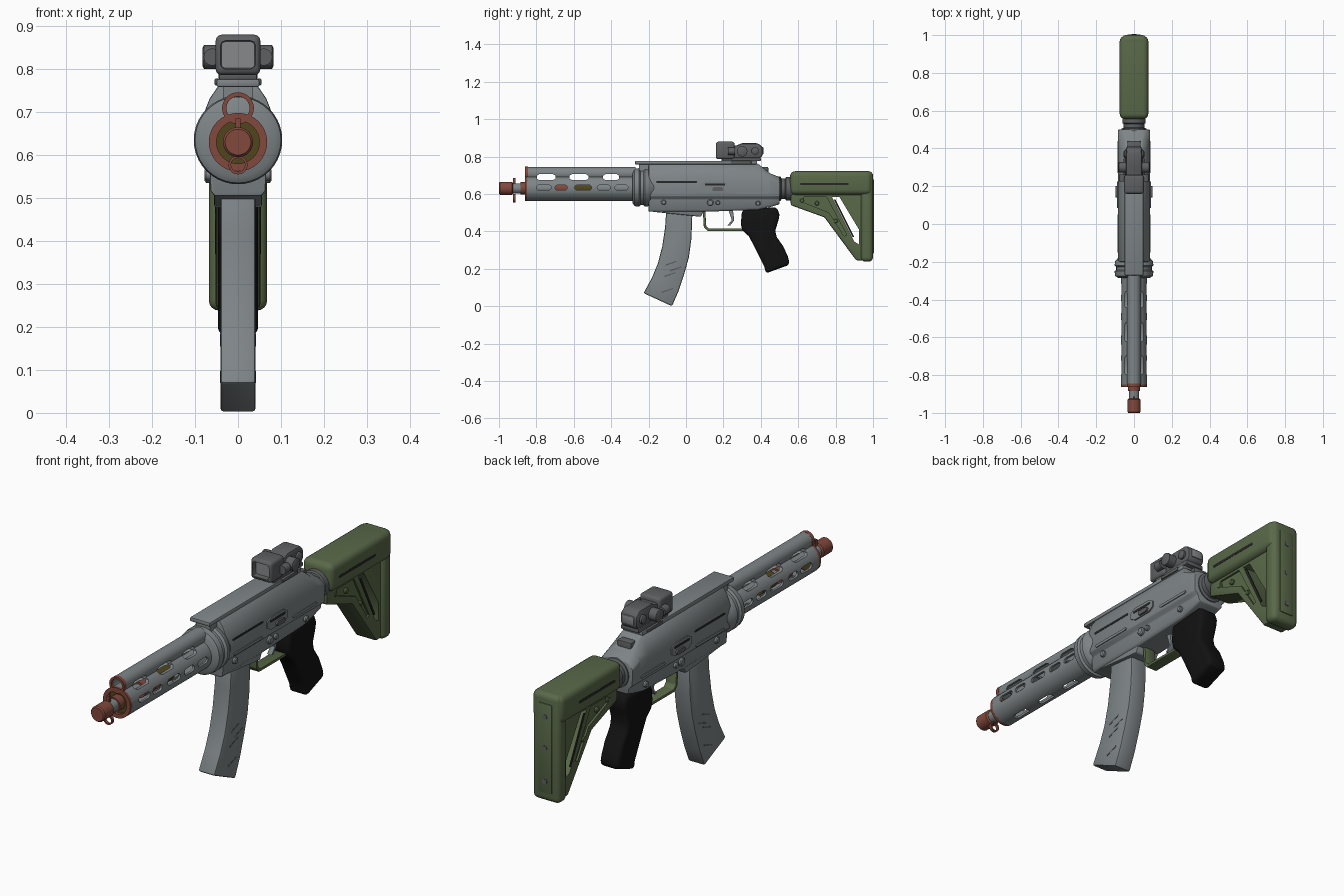
import bpy, bmesh, math
from mathutils import Matrix, Vector

if "Cube" in bpy.data.objects:
    bpy.data.objects.remove(bpy.data.objects["Cube"])

def mat(name, r, g, b):
    m = bpy.data.materials.new(name)
    m.diffuse_color = (r, g, b, 1)
    m.use_nodes = True
    m.node_tree.nodes["Principled BSDF"].inputs["Base Color"].default_value = m.diffuse_color
    return m

GREY = mat("steel grey", .21, .235, .245)
DARK = mat("dark grey", .11, .115, .12)
GREEN = mat("army green", .10, .14, .065)
RUST = mat("rust red", .22, .065, .045)
OLIVE = mat("dark olive", .08, .06, .012)
BLACK = mat("black", .006, .006, .006)
LENS = mat("lens grey", .24, .25, .26)
SHADOW = mat("slot black", .02, .02, .02)

def finish(name, bm, m, bevel=0, seg=2, cutters=()):
    bmesh.ops.recalc_face_normals(bm, faces=bm.faces)
    me = bpy.data.meshes.new(name)
    bm.to_mesh(me)
    bm.free()
    ob = bpy.data.objects.new(name, me)
    bpy.context.collection.objects.link(ob)
    if bevel:
        b = ob.modifiers.new("bevel", 'BEVEL')
        b.width, b.segments, b.limit_method, b.angle_limit = bevel, seg, 'ANGLE', math.radians(35)
    for c in cutters:
        d = ob.modifiers.new("cut", 'BOOLEAN')
        d.object, d.operation, d.solver = c, 'DIFFERENCE', 'EXACT'
    if ob.modifiers:
        bpy.context.view_layer.update()
        dg = bpy.context.evaluated_depsgraph_get()
        new = bpy.data.meshes.new_from_object(ob.evaluated_get(dg))
        ob.modifiers.clear()
        ob.data = new
    ob.data.materials.clear()
    ob.data.materials.append(m)
    ob.data.shade_smooth()
    ob.data.set_sharp_from_angle(angle=math.radians(35))
    return ob

def prism(name, pts, x0, x1, m, bevel=0, seg=2, cutters=()):
    """side profile (y, z) extruded across x"""
    bm = bmesh.new()
    f = bm.faces.new([bm.verts.new((x0, y, z)) for y, z in pts])
    g = bmesh.ops.extrude_face_region(bm, geom=[f])
    bmesh.ops.translate(bm, vec=(x1 - x0, 0, 0), verts=[v for v in g['geom'] if isinstance(v, bmesh.types.BMVert)])
    return finish(name, bm, m, bevel, seg, cutters)

def box(name, x, y, z, m, bevel=0, seg=2, cutters=()):
    return prism(name, [(y[0], z[0]), (y[1], z[0]), (y[1], z[1]), (y[0], z[1])], x[0], x[1], m, bevel, seg, cutters)

def capsule(y0, y1, z0, z1, n=6):
    r, c = (z1 - z0) / 2, (z0 + z1) / 2
    arc = [(math.sin(math.pi * i / n) * r, math.cos(math.pi * i / n) * r) for i in range(n + 1)]
    return [(y1 - r + a, c + b) for a, b in arc] + [(y0 + r - a, c - b) for a, b in arc]

def lathe(name, prof, zc, m, n=32, cutters=(), closed=False, xc=0, yc=0, axis='Y'):
    """(position, radius) profile turned about y (or x); closed makes a tube wall"""
    bm = bmesh.new()
    def pt(p, r, a):
        u, w = r * math.cos(a), r * math.sin(a)
        return (xc + u, yc + p, zc + w) if axis == 'Y' else (xc + p, yc + u, zc + w)
    rings = [[bm.verts.new(pt(p, r, 2 * math.pi * i / n)) for i in range(n)] for p, r in prof]
    pairs = list(zip(rings, rings[1:])) + ([(rings[-1], rings[0])] if closed else [])
    for A, B in pairs:
        for i in range(n):
            bm.faces.new((A[i], A[(i + 1) % n], B[(i + 1) % n], B[i]))
    if not closed:
        bm.faces.new(rings[0])
        bm.faces.new(rings[-1])
    return finish(name, bm, m, cutters=cutters)

def tube(name, y0, y1, ro, ri, zc, m, cutters=()):
    return lathe(name, [(y0, ro), (y1, ro), (y1, ri), (y0, ri)], zc, m, cutters=cutters, closed=True)

def pin(name, y, z, r, hw, m, n=16):
    return lathe(name, [(-hw, r * .7), (-hw + .004, r), (hw - .004, r), (hw, r * .7)], z, m, n, yc=y, axis='X')

# cutters for the handguard slots
windows = [prism("window_cutter", capsule(a, b, .674, .706, 3), -.2, .2, SHADOW)
           for a, b in ((-.80, -.695), (-.625, -.52), (-.445, -.355))]
slots = [prism("slot_cutter", capsule(a, b, .62, .648), -.2, .2, SHADOW)
         for a, b in ((-.80, -.72), (-.70, -.635), (-.595, -.505), (-.475, -.405), (-.38, -.31))]
under = [box("under_cutter", (-.014, .014), (a, a + .085), (.5, .60), SHADOW, .01)
         for a in (-.78, -.62, -.46)]

# handguard, gas tube and barrel
tube("handguard", -.85, -.27, .068, .058, .63, GREY, windows + slots + under)
tube("gas_tube", -.85, -.27, .036, .028, .709, GREY, windows)
tube("gas_tube_front_ring", -.862, -.845, .037, .027, .709, RUST)
tube("handguard_front_ring", -.862, -.845, .068, .050, .63, RUST)
lathe("handguard_front_disc", [(-.848, .052), (-.84, .052)], .63, OLIVE)
lathe("barrel", [(-.93, .027), (-.2, .027)], .63, GREY)
lathe("barrel_sleeve_front", [(-.71, .036), (-.63, .036)], .63, RUST)
lathe("barrel_sleeve_middle", [(-.60, .036), (-.50, .036)], .63, OLIVE)
lathe("barrel_nut", [(-.885, .033), (-.84, .033)], .63, RUST)
lathe("muzzle", [(-.94, .022), (-.96, .022), (-1, .022), (-1, .030), (-.994, .035), (-.93, .035), (-.925, .028)][2:],
      .63, RUST)
tube("sling_ring", -.925, -.912, .022, .016, .577, RUST)
box("sling_post", (-.006, .006), (-.925, -.912), (.64, .685), RUST)

# collar between handguard and receiver
lathe("collar", [(-.285, .085), (-.275, .10), (-.25, .103), (-.243, .094), (-.228, .094), (-.22, .103),
                 (-.198, .10), (-.185, .088), (-.16, .08)], .635, GREY, 40)

# receiver body lofted along y
bm = bmesh.new()
rings = []
for y, zb, zt in ((-.20, .505, .762), (.10, .505, .762), (.385, .515, .762), (.45, .53, .71), (.50, .545, .69)):
    s = min(.685, zt - .03)
    half = [(.055, zb), (.064, zb + .012), (.066, .572), (.083, .588), (.084, s), (.066, (s + zt) / 2 + .008), (.045, zt)]
    rings.append([bm.verts.new((x, y, z)) for x, z in half + [(-x, z) for x, z in reversed(half)]])
for A, B in zip(rings, rings[1:]):
    for i in range(len(A)):
        j = (i + 1) % len(A)
        bm.faces.new((A[i], A[j], B[j], B[i]))
bm.faces.new(rings[0])
bm.faces.new(rings[-1])
finish("receiver", bm, GREY, .004)
prism("magazine_well", [(-.18, .505), (.08, .478), (.10, .52), (.10, .57), (-.18, .57)], -.056, .056, GREY, .006)
box("top_rail", (-.05, .05), (-.272, .38), (.758, .777), GREY, .005)
box("rail_support", (-.035, .035), (-.25, .36), (.72, .762), GREY)
box("rear_sight_block", (-.035, .035), (.39, .44), (.70, .745), DARK, .006)

# receiver side details, mirrored
for s, side in ((1, "right"), (-1, "left")):
    def plate(name, pts, x, t, m):
        prism(side + "_" + name, pts, s * (x - .004), s * (x + t), m)
    plate("long_groove", capsule(-.16, .06, .660, .670), .084, .001, SHADOW)
    plate("port_cover", capsule(.08, .23, .612, .668, 3), .083, .006, GREY)
    plate("port_slot", capsule(.10, .21, .645, .656), .089, .001, SHADOW)
    plate("bolt_handle", capsule(.14, .20, .616, .636), .089, .008, DARK)
    plate("lower_rib", capsule(-.15, .05, .592, .604), .083, .004, GREY)
    plate("rear_rib", capsule(.27, .44, .60, .612), .083, .004, GREY)
for i, (y, z, r) in enumerate(((-.12, .555, .014), (.13, .553, .018), (.17, .553, .012), (.385, .55, .013))):
    pin("receiver_pin_%d" % i, y, z, r, .078, GREY)

# curved magazine
mag = [(-.105, .52), (-.112, .42), (-.127, .32), (-.150, .23), (-.183, .15), (-.227, .070),
       (-.075, 0), (-.040, .08), (-.010, .17), (.015, .26), (.029, .36), (.035, .52)]
prism("magazine", mag, -.041, .041, GREY, .008)
for i, (y, z) in enumerate(((-.11, .215), (-.085, .185), (-.115, .155), (-.13, .07))):
    prism("magazine_mark_%d" % i, [(y, z), (y + .06, z + .022), (y + .06, z + .028), (y, z + .008)], -.042, .042, DARK)

# trigger and guard
guard = [(.09, .515), (.095, .425), (.115, .402), (.31, .402), (.31, .415), (.122, .415), (.108, .43), (.103, .515)]
prism("trigger_guard", guard, -.026, .026, GREEN, .003)
prism("trigger", [(.225, .52), (.245, .46), (.222, .432), (.235, .43), (.258, .46), (.25, .52)], -.012, .012, GREY, .002)

# pistol grip
grip = [(.30, .515), (.293, .44), (.30, .405), (.335, .375), (.365, .32), (.40, .25), (.42, .21), (.425, .175),
        (.555, .222), (.545, .265), (.52, .32), (.485, .37), (.477, .405), (.495, .46), (.50, .49), (.485, .53)]
prism("pistol_grip", grip, -.047, .047, BLACK, .018, 3)

# stock: neck, tube, web with cut slot, butt
lathe("stock_neck", [(.48, .066), (.505, .066), (.51, .055), (.53, .055), (.535, .062), (.57, .062)], .628, DARK)
slot = prism("stock_slot_cutter", [(.78, .585), (.82, .585), (.925, .41), (.925, .33), (.90, .345)], -.2, .2, SHADOW)
panels = [prism("stock_panel_cutter", [(.63, .585), (.75, .585), (.86, .38), (.845, .375), (.765, .50), (.63, .555)],
                s * .043, s * .2, SHADOW) for s in (1, -1)]
box("stock_tube", (-.076, .076), (.556, .995), (.595, .722), GREEN, .028, 4)
web = [(.56, .64), (.56, .54), (.74, .475), (.91, .245), (.98, .245), (.98, .64)]
prism("stock_web", web, -.052, .052, GREEN, .008, 2, [slot] + panels)
box("stock_butt", (-.068, .068), (.935, 1.0), (.238, .722), GREEN, .024, 4)
box("butt_panel", (-.035, .035), (.99, 1.004), (.28, .68), GREEN, .005)
for i, z in enumerate((.33, .48, .62)):
    lathe("butt_bolt_%d" % i, [(.99, .012), (1.006, .012)], z, DARK, 12)
for s, side in ((1, "right"), (-1, "left")):
    prism(side + "_stock_groove", capsule(.61, .87, .648, .660), s * .07, s * .077, SHADOW)
    prism(side + "_stock_strap", [(.79, .57), (.80, .57), (.90, .37), (.89, .37)], s * .048, s * .053, SHADOW)
for i, (y, z) in enumerate(((.62, .565), (.70, .55), (.80, .455))):
    pin("stock_bolt_%d" % i, y, z, .012, .054, GREEN)

# optic: mount, hooded front, rear body, side knobs
box("optic_mount", (-.045, .045), (.19, .40), (.775, .795), DARK, .005)
box("mount_clamp", (-.055, .055), (.24, .35), (.762, .778), DARK, .004)
hole = box("hood_cutter", (-.041, .041), (.1, .19), (.80, .866), SHADOW, .012)
box("optic_hood", (-.052, .052), (.16, .26), (.786, .88), DARK, .014, 3, [hole])
box("optic_lens", (-.042, .042), (.183, .192), (.80, .867), LENS)
prism("optic_rear_body", [(.25, .79), (.40, .79), (.41, .81), (.41, .85), (.385, .872), (.30, .872), (.27, .86), (.25, .86)],
      -.042, .042, DARK, .012)
box("optic_rear_lens", (-.028, .028), (.40, .414), (.812, .85), LENS, .004)
pin("optic_knobs", .30, .828, .028, .083, DARK, 20)
pin("optic_rear_knob", .37, .83, .02, .055, DARK, 16)
lathe("optic_front_knob", [(.225, .02), (.262, .02)], .828, DARK, 16, xc=.06)
lathe("optic_front_knob_left", [(.225, .02), (.262, .02)], .828, DARK, 16, xc=-.06)

# remove cutting helpers
for ob in list(bpy.data.objects):
    if "cutter" in ob.name:
        bpy.data.objects.remove(ob)
